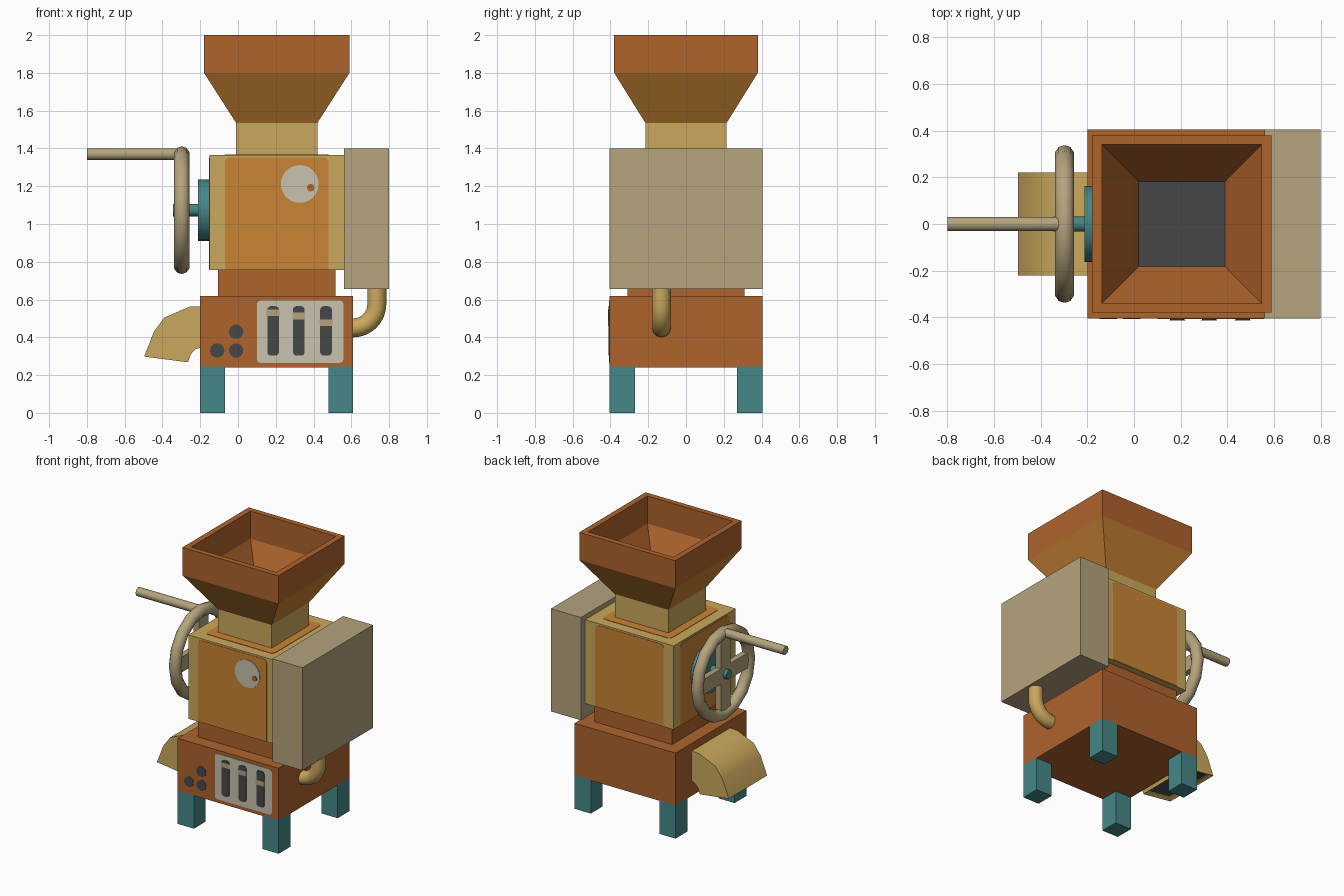
import bpy, bmesh, math
from mathutils import Vector

if "Cube" in bpy.data.objects:
    bpy.data.objects.remove(bpy.data.objects["Cube"])


def mat(name, r, g, b):
    lin = [(c / 255 / 12.92) if c < 10 else ((c / 255 + 0.055) / 1.055) ** 2.4 for c in (r, g, b)]
    m = bpy.data.materials.new(name)
    m.diffuse_color = (*lin, 1)
    m.use_nodes = True
    m.node_tree.nodes["Principled BSDF"].inputs["Base Color"].default_value = m.diffuse_color
    return m


RUST = mat("rust", 174, 99, 44)
ORANGE = mat("orange", 202, 133, 52)
YELLOW = mat("straw yellow", 203, 169, 93)
BEIGE = mat("beige", 181, 164, 125)
TEAL = mat("teal", 70, 135, 135)
CREAM = mat("cream", 202, 194, 175)
DARK = mat("dark grey", 70, 73, 73)

CX = 0.205   # centre of the machine body
WZ = 1.073   # height of the wheel axle


def make(name, bm, *mats):
    bmesh.ops.recalc_face_normals(bm, faces=bm.faces)
    me = bpy.data.meshes.new(name)
    bm.to_mesh(me)
    bm.free()
    ob = bpy.data.objects.new(name, me)
    bpy.context.collection.objects.link(ob)
    for m in mats:
        me.materials.append(m)
    return ob


def smooth(ob, deg=35):
    bpy.ops.object.select_all(action='DESELECT')
    ob.select_set(True)
    bpy.context.view_layer.objects.active = ob
    bpy.ops.object.shade_smooth_by_angle(angle=math.radians(deg))


def box(name, x0, x1, y0, y1, z0, z1, m):
    bm = bmesh.new()
    bmesh.ops.create_cube(bm, size=1)
    for v in bm.verts:
        v.co = ((x0 + x1) / 2 + v.co.x * (x1 - x0),
                (y0 + y1) / 2 + v.co.y * (y1 - y0),
                (z0 + z1) / 2 + v.co.z * (z1 - z0))
    return make(name, bm, m)


def prism(name, pts, place, depth, m):
    """Extrude a 2D outline placed in space along the depth vector."""
    bm = bmesh.new()
    f = bm.faces.new([bm.verts.new(place(a, b)) for a, b in pts])
    r = bmesh.ops.extrude_face_region(bm, geom=[f])
    for v in r["geom"]:
        if isinstance(v, bmesh.types.BMVert):
            v.co += Vector(depth)
    return make(name, bm, m)


def rounded(a0, a1, b0, b1, top, bottom, n=5):
    pts = []
    for a, b, r, start in ((a1, b1, top, 0), (a0, b1, top, 90), (a0, b0, bottom, 180), (a1, b0, bottom, 270)):
        if r == 0:
            pts.append((a, b))
            continue
        ca, cb = a - r * (1 if a == a1 else -1), b - r * (1 if b == b1 else -1)
        for i in range(n + 1):
            t = math.radians(start + 90 * i / n)
            pts.append((ca + r * math.cos(t), cb + r * math.sin(t)))
    return pts


def circle(a, b, r, n=20):
    return [(a + r * math.cos(2 * math.pi * i / n), b + r * math.sin(2 * math.pi * i / n)) for i in range(n)]


def front_plate(name, pts, y, m, t=0.003):
    return prism(name, pts, lambda a, b: (a, y, b), (0, -t, 0), m)


def rod(name, x0, x1, z, r, n, m):
    """Round bar along x."""
    ob = prism(name, circle(0, z, r, n), lambda a, b: (x0, a, b), (x1 - x0, 0, 0), m)
    smooth(ob)
    return ob


# legs and base
for xn, x0, x1 in (("left", -0.2, -0.07), ("right", 0.48, 0.61)):
    for yn, y0, y1 in (("front", -0.405, -0.27), ("back", 0.27, 0.405)):
        box(f"{yn}_{xn}_leg", x0, x1, y0, y1, 0, 0.245, TEAL)
box("base", -0.2, 0.61, -0.405, 0.405, 0.24, 0.62, RUST)
box("base_collar", -0.105, 0.515, -0.31, 0.31, 0.61, 0.765, RUST)

# body with orange panels on its open sides
box("body", -0.15, 0.56, -0.355, 0.355, 0.757, 1.365, YELLOW)
face = rounded(-0.07, 0.48, 0.76, 1.353, 0.03, 0)
front_plate("body_front_panel", face, -0.355, ORANGE)
front_plate("body_back_panel", face, 0.358, ORANGE)
prism("body_left_panel", rounded(-0.28, 0.28, 0.76, 1.353, 0.03, 0),
      lambda a, b: (-0.15, a, b), (-0.003, 0, 0), ORANGE)
prism("body_top_panel", rounded(-0.07, 0.48, -0.28, 0.28, 0.03, 0.03),
      lambda a, b: (a, b, 1.365), (0, 0, 0.003), ORANGE)

# dial
front_plate("dial", circle(0.327, 1.212, 0.1, 28), -0.358, CREAM)
front_plate("dial_dot", circle(0.385, 1.192, 0.02, 12), -0.361, RUST)

# control panel with sliders and round buttons
front_plate("control_panel", rounded(0.1, 0.558, 0.265, 0.595, 0.02, 0.02), -0.405, CREAM)
for i, (x, z) in enumerate(((0.186, 0.53), (0.322, 0.513), (0.466, 0.477))):
    front_plate(f"slider_slot_{i}", rounded(x - 0.031, x + 0.031, 0.303, 0.565, 0.02, 0.02), -0.408, DARK)
    front_plate(f"slider_knob_{i}", rounded(x - 0.034, x + 0.034, z - 0.018, z + 0.018, 0, 0), -0.411, BEIGE)
for i, (x, z) in enumerate(((-0.11, 0.33), (-0.01, 0.33), (-0.01, 0.43))):
    front_plate(f"button_{i}", circle(x, z, 0.038), -0.405, DARK)

# hopper: rings from the outside bottom over the rim to the inside floor
box("hopper_neck", -0.01, 0.42, -0.215, 0.215, 1.36, 1.535, YELLOW)
bm = bmesh.new()
rings = []
for hx, hy, z in ((0.215, 0.215, 1.535), (0.385, 0.38, 1.8), (0.385, 0.38, 2.0),
                  (0.342, 0.34, 2.0), (0.342, 0.34, 1.8), (0.185, 0.182, 1.545)):
    rings.append([bm.verts.new((CX + sx * hx, sy * hy, z)) for sx, sy in ((-1, -1), (1, -1), (1, 1), (-1, 1))])
for k in range(5):
    for i in range(4):
        j = (i + 1) % 4
        f = bm.faces.new((rings[k][i], rings[k][j], rings[k + 1][j], rings[k + 1][i]))
        f.material_index = 1 if k == 0 else 0
bm.faces.new(rings[5]).material_index = 2
bm.faces.new(rings[0][::-1]).material_index = 1
make("hopper", bm, RUST, ORANGE, DARK)

# side box and its pipe
box("side_box", 0.56, 0.8, -0.405, 0.405, 0.655, 1.4, BEIGE)
path = [(0.735, 0.67)]
for i in range(9):
    t = math.radians(-90 * i / 8)
    path.append((0.61 + 0.125 * math.cos(t), 0.575 + 0.125 * math.sin(t)))
path.append((0.59, 0.45))
cu = bpy.data.curves.new("pipe", 'CURVE')
cu.dimensions = '3D'
cu.bevel_depth = 0.05
cu.bevel_resolution = 4
sp = cu.splines.new('POLY')
sp.points.add(len(path) - 1)
for p, (x, z) in zip(sp.points, path):
    p.co = (x, -0.13, z, 1)
cu.materials.append(YELLOW)
pipe = bpy.data.objects.new("pipe", cu)
bpy.context.collection.objects.link(pipe)
bpy.ops.object.select_all(action='DESELECT')
pipe.select_set(True)
bpy.context.view_layer.objects.active = pipe
bpy.ops.object.convert(target='MESH')
smooth(bpy.context.view_layer.objects.active, 40)

# spout with a recessed dark mouth
spout = prism("spout", [(-0.19, 0.565), (-0.257, 0.562), (-0.39, 0.505), (-0.445, 0.43), (-0.497, 0.298),
                        (-0.265, 0.268), (-0.25, 0.31), (-0.225, 0.337), (-0.19, 0.347)],
              lambda a, b: (a, -0.22, b), (0, 0.44, 0), YELLOW)
spout.data.materials.append(DARK)
bm = bmesh.new()
bm.from_mesh(spout.data)
mouth = min((f for f in bm.faces if len(f.verts) == 4), key=lambda f: f.calc_center_median().z)
bmesh.ops.inset_region(bm, faces=[mouth], thickness=0.035)
n = mouth.normal.copy()
mouth.material_index = 1
for v in mouth.verts:
    v.co -= n * 0.02
bm.to_mesh(spout.data)
bm.free()
smooth(spout, 40)

# hand wheel
rod("wheel_hub_plate", -0.213, -0.145, WZ, 0.163, 24, TEAL)
rod("wheel_axle", -0.345, -0.2, WZ, 0.033, 12, TEAL)
bpy.ops.mesh.primitive_torus_add(location=(-0.298, 0, WZ), rotation=(0, math.pi / 2, 0),
                                 major_segments=16, minor_segments=10, major_radius=0.296, minor_radius=0.042)
ring = bpy.context.object
ring.name = "wheel_rim"
ring.data.materials.append(BEIGE)
smooth(ring, 40)
box("wheel_spoke_upright", -0.32, -0.276, -0.055, 0.055, WZ - 0.285, WZ + 0.285, BEIGE)
box("wheel_spoke_cross", -0.319, -0.277, -0.285, 0.285, WZ - 0.055, WZ + 0.055, BEIGE)
rod("wheel_handle", -0.8, -0.29, 1.37, 0.031, 12, BEIGE)
